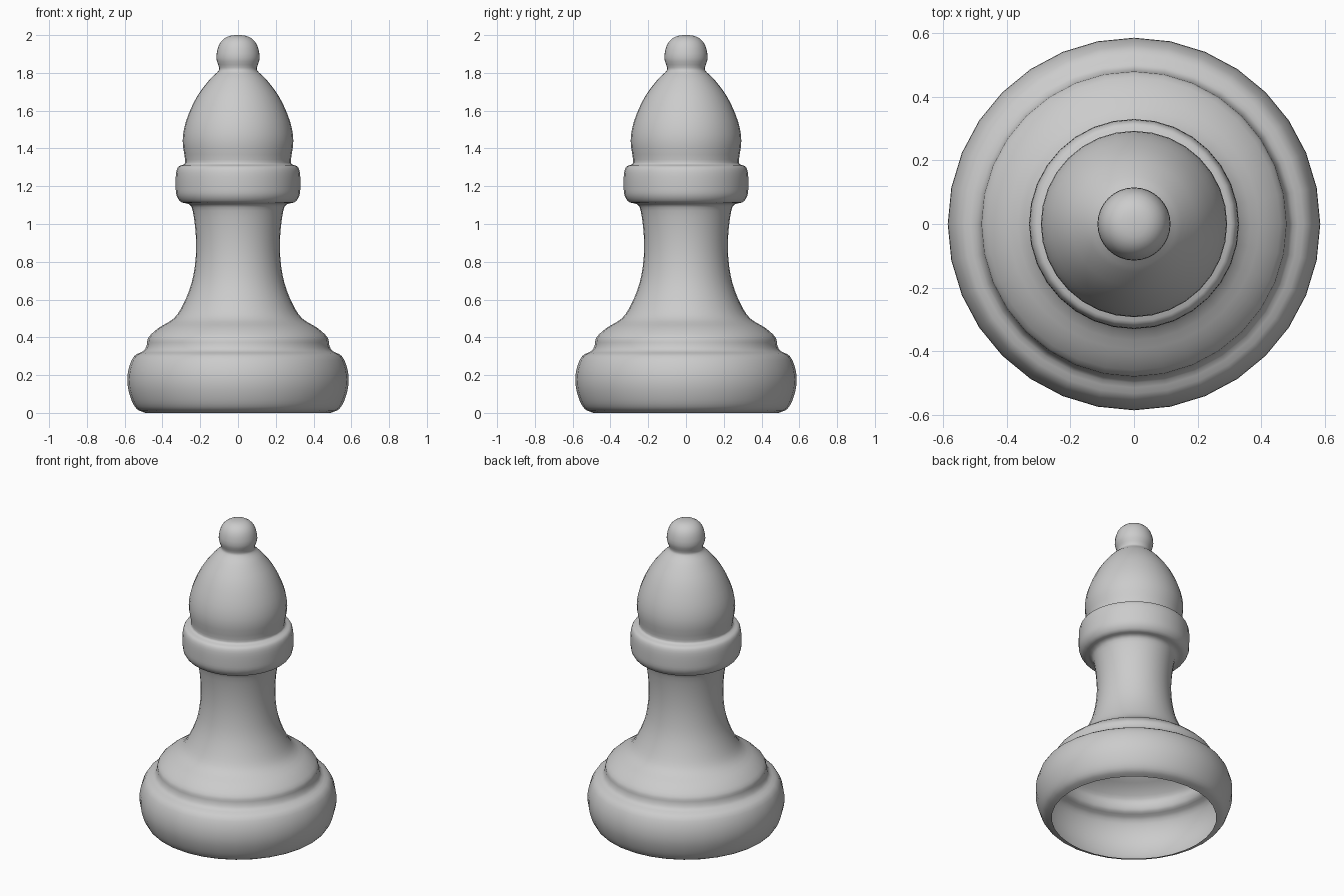
import bpy
import bmesh
import math
from mathutils import Vector

SIDES = 32
STEPS = 3

cube = bpy.data.objects.get("Cube")
if cube:
    bpy.data.objects.remove(cube, do_unlink=True)

# Profile sections as (radius, height), from the open bottom rim to the tip
base = [(.49, 0), (.535, .02), (.565, .07), (.585, .15), (.58, .23),
        (.55, .3), (.5, .328), (.483, .36), (.474, .4)]
stem = [(.42, .45), (.34, .5), (.29, .575), (.245, .69), (.224, .82),
        (.224, .95), (.24, 1.07), (.26, 1.105)]
collar = [(.3, 1.115), (.325, 1.15), (.33, 1.2), (.328, 1.27),
          (.315, 1.304), (.286, 1.316)]
head = [(.28, 1.34), (.293, 1.44), (.275, 1.545), (.22, 1.67),
        (.15, 1.765), (.108, 1.805)]
finial = [(.1, 1.828), (.115, 1.88), (.1, 1.95), (.06, 1.99), (0, 2)]


def smooth_profile(points, steps):
    """Pass a rounded curve through the points."""
    pts = [Vector((r, 0, z)) for r, z in points]
    # The tip is mirrored across the axis so the curve ends level there
    before = pts[0] * 2 - pts[1]
    after = Vector((-pts[-2].x, 0, pts[-2].z))
    pts = [before] + pts + [after]
    curve = []
    for a, b, c, d in zip(pts, pts[1:], pts[2:], pts[3:]):
        for i in range(steps):
            t = i / steps
            curve.append(b + ((c - a) * t
                              + (2 * a - 5 * b + 4 * c - d) * t ** 2
                              + (3 * b - a - 3 * c + d) * t ** 3) / 2)
    curve.append(pts[-2])
    for p in curve:
        p.x = max(p.x, 0)
        p.z = min(max(p.z, 0), 2)
    return curve


def lathe(name, profile):
    """Turn a profile around the z axis into a smooth shell."""
    bm = bmesh.new()
    verts = [bm.verts.new(p) for p in profile]
    edges = [bm.edges.new(pair) for pair in zip(verts, verts[1:])]
    bmesh.ops.spin(bm, geom=verts + edges, cent=(0, 0, 0), axis=(0, 0, 1),
                   angle=math.tau, steps=SIDES, use_merge=False)
    bmesh.ops.remove_doubles(bm, verts=bm.verts[:], dist=0.0005)
    bmesh.ops.recalc_face_normals(bm, faces=bm.faces[:])
    # Make sure the open shell faces outward
    bm.faces.ensure_lookup_table()
    outer = max(bm.faces, key=lambda f: f.calc_center_median().xy.length)
    if outer.normal.xy.dot(outer.calc_center_median().xy) < 0:
        bmesh.ops.reverse_faces(bm, faces=bm.faces[:])
    for face in bm.faces:
        face.smooth = True
    mesh = bpy.data.meshes.new(name)
    bm.to_mesh(mesh)
    bm.free()
    obj = bpy.data.objects.new(name, mesh)
    bpy.context.collection.objects.link(obj)
    return obj


# Hollow one-piece body, open underneath
lathe("chess_bishop", smooth_profile(base + stem + collar + head + finial, STEPS))
